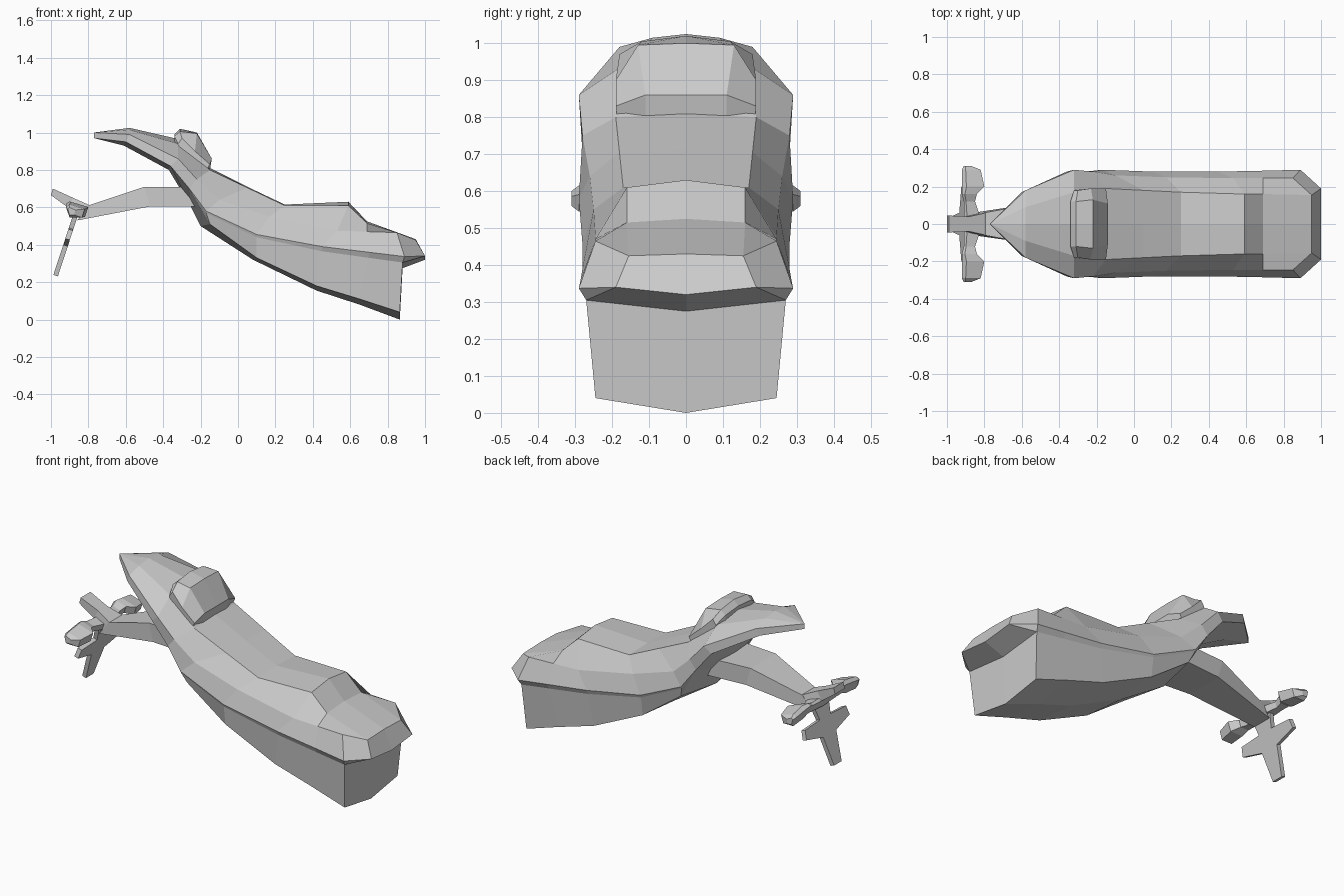
import bpy
import bmesh
from mathutils import Vector

cube = bpy.data.objects.get("Cube")
if cube:
    bpy.data.objects.remove(cube, do_unlink=True)

grey = bpy.data.materials.new("plain grey")
grey.use_nodes = True
grey.diffuse_color = (0.6, 0.6, 0.6, 1)
grey.node_tree.nodes["Principled BSDF"].inputs["Base Color"].default_value = grey.diffuse_color


def finish(name, bm, mirrored=True):
    """Mirror the left half across y, weld it, and make a flat shaded object."""
    if mirrored:
        bmesh.ops.mirror(bm, geom=bm.verts[:] + bm.edges[:] + bm.faces[:],
                         axis='Y', merge_dist=0.0005)
    bmesh.ops.remove_doubles(bm, verts=bm.verts[:], dist=0.001)
    bmesh.ops.dissolve_degenerate(bm, edges=bm.edges[:], dist=0.0005)
    bmesh.ops.recalc_face_normals(bm, faces=bm.faces[:])
    mesh = bpy.data.meshes.new(name)
    bm.to_mesh(mesh)
    bm.free()
    mesh.materials.append(grey)
    obj = bpy.data.objects.new(name, mesh)
    bpy.context.collection.objects.link(obj)
    return obj


def loft(bm, rows, cap_ends=False, closed=False):
    """Skin between rows of points given in hundredths of a unit."""
    rings = [[bm.verts.new(Vector(p) / 100) for p in row] for row in rows]
    count = len(rings[0])
    for a, b in zip(rings, rings[1:]):
        for i in range(count if closed else count - 1):
            j = (i + 1) % count
            bm.faces.new((a[i], a[j], b[j], b[i]))
    if cap_ends:
        bm.faces.new(rings[0])
        bm.faces.new(rings[-1])
    return rings


# Rim shared by the upper shell and the hull
rim = [(-77, 0, 97), (-60, 17, 95), (-36, 28, 82), (-26, 28, 70), (-17, 29, 58),
       (10, 28, 45.5), (45, 28, 39), (70, 28.5, 36), (89, 29, 33.7)]
lip_end = (88, 27, 30.5)
belly_end = (88, 0, 27.5)

# Upper shell: centre line, shoulder and crease beside each rim point
deck = [
    [(-77, 0, 100), (-77, 0, 100), (-77, 0, 100)],
    [(-58, 0, 102.5), (-58, 9, 101.5), (-58, 18, 99)],
    [(-34, 0, 97), (-32, 17, 94), (-32, 29, 86)],
    [(-15, 0, 81), (-15, 19, 80), (-22, 28, 75)],
    [(5, 0, 71), (5, 18, 70.5), (-10, 26, 64)],
    [(25, 0, 61.5), (25, 17, 61), (17, 25, 55)],
    [(59, 0, 63), (59, 16, 61), (53, 24.5, 47.5)],
    [(69, 0, 52.5), (69, 16, 51.5), (69, 24.5, 47)],
    [(95, 0, 43), (95, 15.5, 42.5), (85, 24.5, 46.5)],
]
shell_rows = [row + [edge] for row, edge in zip(deck, rim)]
shell_rows.append([(100, 0, 32), (100, 19, 34), rim[-1], rim[-1]])
shell_rows.append([belly_end, lip_end, lip_end, lip_end])

# Hull: lip, chine and keel below each rim point
lower = [
    [(-77, 0, 97), (-77, 0, 97), (-77, 0, 97)],
    [rim[1], rim[1], (-61, 0, 93)],
    [rim[2], rim[2], (-37, 0, 80)],
    [rim[3], rim[3], (-25, 0, 60)],
    [(-17, 28.5, 57), (-15, 26, 51), (-20, 0, 50)],
    [(10, 27.5, 44), (10, 26, 33), (8, 0, 32)],
    [(45, 27, 36.5), (42, 25.5, 18), (42, 0, 15.5)],
    [(70, 27, 33), (65, 25, 11), (65, 0, 8)],
    [lip_end, (86.5, 24.5, 4), (86.5, 0, 0)],
]
bm = bmesh.new()
loft(bm, shell_rows)
hull_rings = loft(bm, [[edge] + row for edge, row in zip(rim, lower)])
stern_top = bm.verts.new(Vector(belly_end) / 100)
bm.faces.new(hull_rings[-1][1:] + [stern_top])
finish("body_shell", bm)

# Cabin bump behind the hood
bm = bmesh.new()
cabin = loft(bm, [
    [(-34, 0, 92), (-34, 12, 92), (-33, 18, 86)],
    [(-34, 0, 99), (-34, 12, 98), (-32, 18, 94)],
    [(-31, 0, 102), (-31, 12, 100.5), (-30, 18, 97)],
    [(-22, 0, 100), (-22, 13, 99.5), (-23, 19, 90)],
    [(-14, 0, 86), (-14, 11, 86), (-15, 19, 83)],
    [(-15, 0, 80), (-15, 11, 80), (-17, 18.5, 79)],
])
bm.faces.new([ring[-1] for ring in cabin])
finish("cabin", bm)


def bar(name, sections):
    """Box beam through (top x, top z, bottom x, bottom z, half width)."""
    bm = bmesh.new()
    loft(bm, [[(tx, -w, tz), (tx, w, tz), (bx, w, bz), (bx, -w, bz)]
              for tx, tz, bx, bz, w in sections], cap_ends=True, closed=True)
    return finish(name, bm, mirrored=False)


# Tail arm and the prong at its end
bar("tail_arm", [(-20, 71, -15, 60.5, 14), (-50, 71, -47, 60.5, 11.5),
                 (-80, 61, -86, 53, 6)])
bar("upper_prong", [(-79, 61, -85, 55, 6), (-88, 65, -91, 60, 4),
                    (-99, 70, -100, 66.5, 4.5)])

# Side prongs with chunky ends, one on each side
for side, label in ((1, "left"), (-1, "right")):
    bm = bmesh.new()
    rows = []
    for y, x, z, r, h in ((0, -86, 58, 5, 3), (12, -88, 59, 3, 2.5),
                          (16, -88, 60, 4, 3), (20, -86, 59, 6, 4),
                          (29, -87, 58, 5, 3.5), (31, -89, 58, 2, 2)):
        rows.append([(x - r, side * y, z + h * 0.6), (x - r * 0.6, side * y, z + h),
                     (x + r, side * y, z + h * 0.3), (x + r * 0.7, side * y, z - h),
                     (x - r * 0.6, side * y, z - h)])
    loft(bm, rows, cap_ends=True, closed=True)
    finish(label + "_prong", bm, mirrored=False)

# Thin cross-shaped blade hanging below the arm
top, tip = Vector((-0.865, 0, 0.57)), Vector((-0.975, 0, 0.235))
thick = Vector((0.012, 0, -0.004))
half = [(0, 0.07), (0.25, 0.05), (0.27, 0.19), (0.42, 0.2), (0.52, 0.06), (1, 0.035)]
outline = half + [(s, -y) for s, y in reversed(half)]
bm = bmesh.new()
layers = []
for offset in (-thick, thick):
    layers.append([tuple(100 * (top.lerp(tip, s) + offset + Vector((0, y, 0))))
                   for s, y in outline])
loft(bm, layers, cap_ends=True, closed=True)
finish("lower_blade", bm, mirrored=False)
